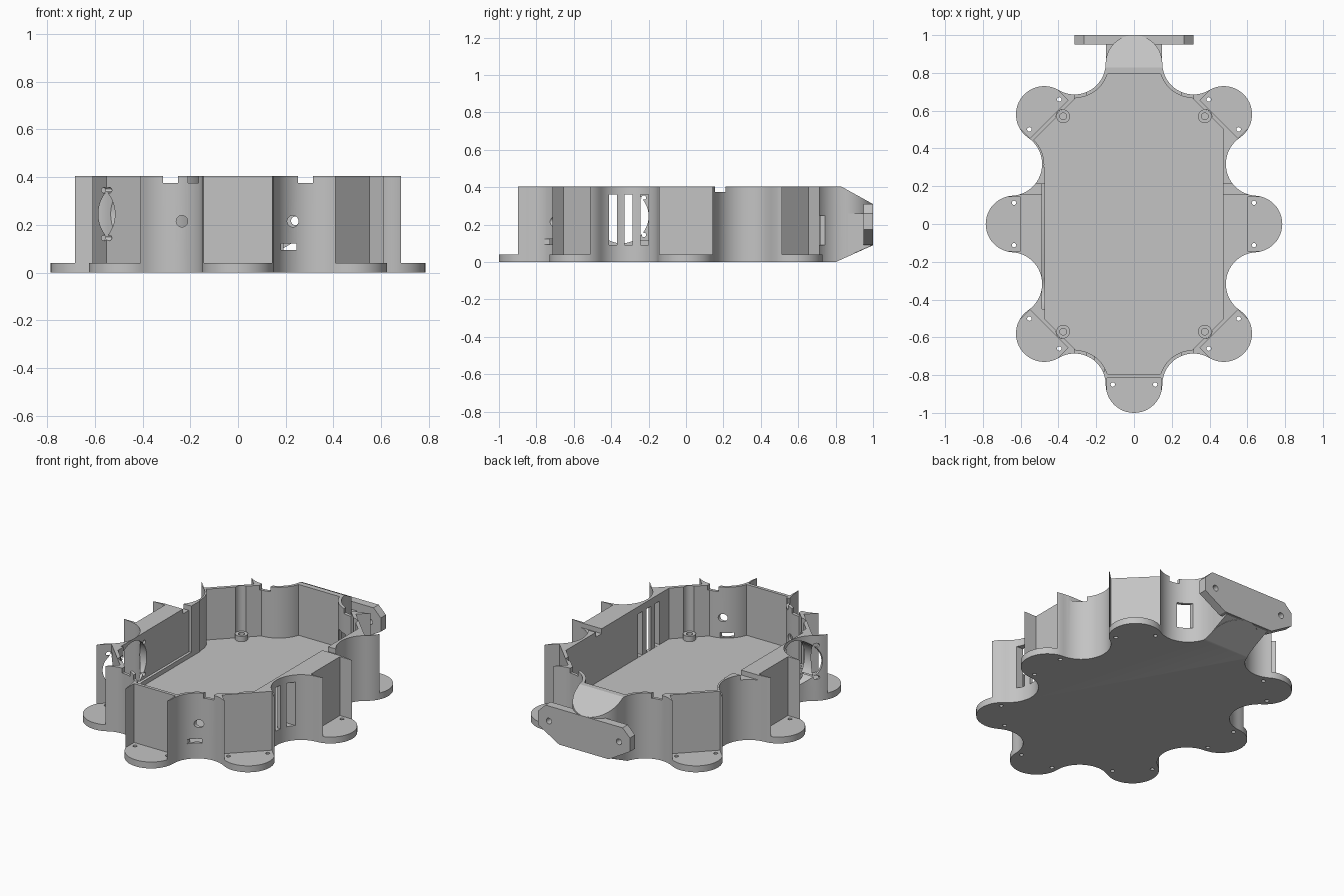
import bpy, bmesh
from math import cos, sin, atan2, pi
from mathutils import Vector

cube = bpy.data.objects.get("Cube")
if cube:
    bpy.data.objects.remove(cube, do_unlink=True)

grey = bpy.data.materials.new("plain_grey")
grey.use_nodes = True
COLOR = (0.55, 0.55, 0.55, 1)
grey.diffuse_color = COLOR
grey.node_tree.nodes["Principled BSDF"].inputs["Base Color"].default_value = COLOR

# Rim height, flange thickness, inner floor height, lobe radius
TOP, FLANGE, FLOOR, LOBE = 0.405, 0.04, 0.09, 0.15
# Maps (u, v, depth) of a profile to space, for each extrusion axis
AXES = {"z": lambda u, v, d: (u, v, d), "y": lambda u, v, d: (u, d, v),
        "x": lambda u, v, d: (d, u, v)}


def prism(name, pts, lo, hi, axis="z"):
    bm = bmesh.new()
    place = AXES[axis]
    a = [bm.verts.new(place(u, v, lo)) for u, v in pts]
    b = [bm.verts.new(place(u, v, hi)) for u, v in pts]
    bm.faces.new(a)
    bm.faces.new(b)
    for i in range(len(pts)):
        j = (i + 1) % len(pts)
        bm.faces.new((a[i], a[j], b[j], b[i]))
    bmesh.ops.recalc_face_normals(bm, faces=bm.faces)
    me = bpy.data.meshes.new(name)
    bm.to_mesh(me)
    bm.free()
    me.materials.append(grey)
    ob = bpy.data.objects.new(name, me)
    bpy.context.collection.objects.link(ob)
    return ob


def circle(u, v, r, n=24):
    return [(u + r * cos(2 * pi * i / n), v + r * sin(2 * pi * i / n)) for i in range(n)]


def rect(u0, u1, v0, v1):
    return [(u0, v0), (u1, v0), (u1, v1), (u0, v1)]


def cut(target, cutters):
    for c in cutters:
        c.hide_render = True
        m = target.modifiers.new("cut", "BOOLEAN")
        m.operation, m.solver, m.object = "DIFFERENCE", "EXACT", c
    bpy.context.view_layer.update()
    ev = target.evaluated_get(bpy.context.evaluated_depsgraph_get())
    me = bpy.data.meshes.new_from_object(ev)
    target.modifiers.clear()
    target.data = me
    for c in cutters:
        bpy.data.objects.remove(c, do_unlink=True)


def finish(ob):
    bpy.ops.object.select_all(action="DESELECT")
    ob.select_set(True)
    bpy.context.view_layer.objects.active = ob
    bpy.ops.object.shade_smooth_by_angle(angle=0.5)


# Scalloped outline: round lobes alternating with tangent hollows
quarter = [(0.635, 0), (0.655, 0.315), (0.475, 0.58), (0.315, 0.85), (0, 0.85)]
ring = quarter + [(-x, y) for x, y in quarter[-2::-1]]
ring += [(-x, -y) for x, y in ring[1:-1]]
ring = [Vector(p) for p in ring]


def tangent(i):
    a, b = ring[i % 16], ring[(i + 1) % 16]
    if i % 2:
        a, b = b, a
    return a + (b - a).normalized() * LOBE


outline = []
for i, c in enumerate(ring):
    p, q = tangent(i - 1) - c, tangent(i) - c
    start = atan2(p.y, p.x)
    sweep = (atan2(q.y, q.x) - start) % (2 * pi)
    if i % 2:
        sweep -= 2 * pi
    for k in range(24):
        t = k / 24
        r = p.length * (1 - t) + q.length * t
        outline.append((c.x + r * cos(start + sweep * t), c.y + r * sin(start + sweep * t)))

body = prism("scalloped_body", outline, 0, TOP)

# Inner cavity with straight sides, cut corners and rounded end hollows
corner = [(0.47, 0.505), (0.18, 0.795)]
half = corner + [(-x, y) for x, y in corner[::-1]]
cavity = prism("cavity", half + [(-x, -y) for x, y in half], FLOOR, 0.6)
cut(cavity, [prism("hollow", circle(sx * 0.315, sy * 0.85, 0.183, 64), -0.1, 0.7)
             for sx in (1, -1) for sy in (1, -1)])

# Shallow recess above a low rail, and one corner hollowed out behind its scallop
recess = prism("recess", rect(-0.486, -0.4, -0.45, 0.215), 0.118, 0.6)
nook = prism("nook", [(-0.46, 0.3), (-0.46, 0.515), (-0.54, 0.435), (-0.54, 0.3)], FLOOR, 0.6)
cut(nook, [prism("bulge", circle(-0.655, 0.315, 0.18, 64), -0.1, 0.7)])
cutters = [cavity, recess, nook]

# Open pocket and two screw holes on every lobe but the back one
for c in ring[::2]:
    if c.y > 0.8:
        continue
    out = Vector((c.x and c.x / abs(c.x), c.y and c.y / abs(c.y))).normalized()
    side = Vector((-out.y, out.x))
    at = lambda u, v: tuple(c + out * u + side * v)
    cutters.append(prism("pocket", [at(-0.035, -0.142), at(0.2, -0.142),
                                    at(0.2, 0.142), at(-0.035, 0.142)], FLANGE, 0.6))
    for s in (-0.112, 0.112):
        cutters.append(prism("screw", circle(*at(0, s), 0.012, 12), -0.1, 0.08))

# Vent slots on one side, fan opening with screw holes on the other
for y in (-0.39, -0.307, -0.222):
    cutters.append(prism("vent", rect(y - 0.022, y + 0.022, FLOOR + 0.001, 0.36),
                         0.4, 0.62, "x"))
cutters.append(prism("fan", circle(-0.345, 0.245, 0.145, 48), -0.64, -0.4, "x"))
for dy in (-0.12, 0.12):
    for dz in (-0.1, 0.1):
        cutters.append(prism("fan_screw", circle(-0.345 + dy, 0.245 + dz, 0.012, 12),
                             -0.62, -0.4, "x"))

# Rim notches
cutters.append(prism("side_notch", rect(0.155, 0.212, 0.375, 0.6), -0.9, 0.9, "x"))
for x in (-0.283, 0.283):
    cutters.append(prism("end_notch", rect(x - 0.031, x + 0.031, 0.375, 0.6), -0.76, 0.76, "y"))
cutters.append(prism("front_notch", rect(-0.21, -0.155, 0.375, 0.6), -0.78, -0.6, "y"))

# Front holes, connector slot and back window
for x in (-0.235, 0.23):
    cutters.append(prism("round_hole", circle(x, 0.215, 0.024), -0.9, -0.55, "y"))
cutters.append(prism("connector", rect(0.18, 0.245, 0.095, 0.122), -0.9, -0.55, "y"))
cutters.append(prism("window", rect(0.19, 0.265, FLOOR + 0.001, 0.25), 0.55, 0.9, "y"))

# Sloped top and underside of the back lobe
cutters.append(prism("top_slope", [(0.828, TOP), (1.04, 0.288), (1.04, 0.6), (0.828, 0.6)],
                     -0.3, 0.3, "x"))
cutters.append(prism("low_slope", [(0.8, 0), (1.04, 0.108), (1.04, -0.1), (0.8, -0.1)],
                     -0.3, 0.3, "x"))

# Clearance grooves beside the standoffs
posts = [(x, y) for x in (-0.375, 0.375) for y in (-0.57, 0.57)]
cutters += [prism("groove", circle(x, y, 0.037, 32), FLOOR + 0.001, 0.6) for x, y in posts]
cut(body, cutters)
finish(body)

# Neck joining the back lobe to its mounting plate
prism("back_neck", [(0.8, 0.002), (0.99, 0.087), (0.99, 0.26), (0.84, 0.26)],
      -0.149, 0.149, "x")

# Mounting plate with chamfered ends
edge = [(0.17, 0.09), (0.315, 0.175), (0.315, 0.26), (0.265, 0.31)]
plate = prism("mounting_plate", edge + [(-x, z) for x, z in edge[::-1]], 0.949, 1.0, "y")
cut(plate, [prism("bolt", circle(x, 0.217, 0.018), 0.9, 1.1, "y") for x in (-0.24, 0.24)])
finish(plate)

# Standoffs on the floor
for x, y in posts:
    post = prism("standoff", circle(x, y, 0.036), FLOOR - 0.01, FLOOR + 0.033)
    cut(post, [prism("bore", circle(x, y, 0.018), FLOOR, 0.2)])
    finish(post)
